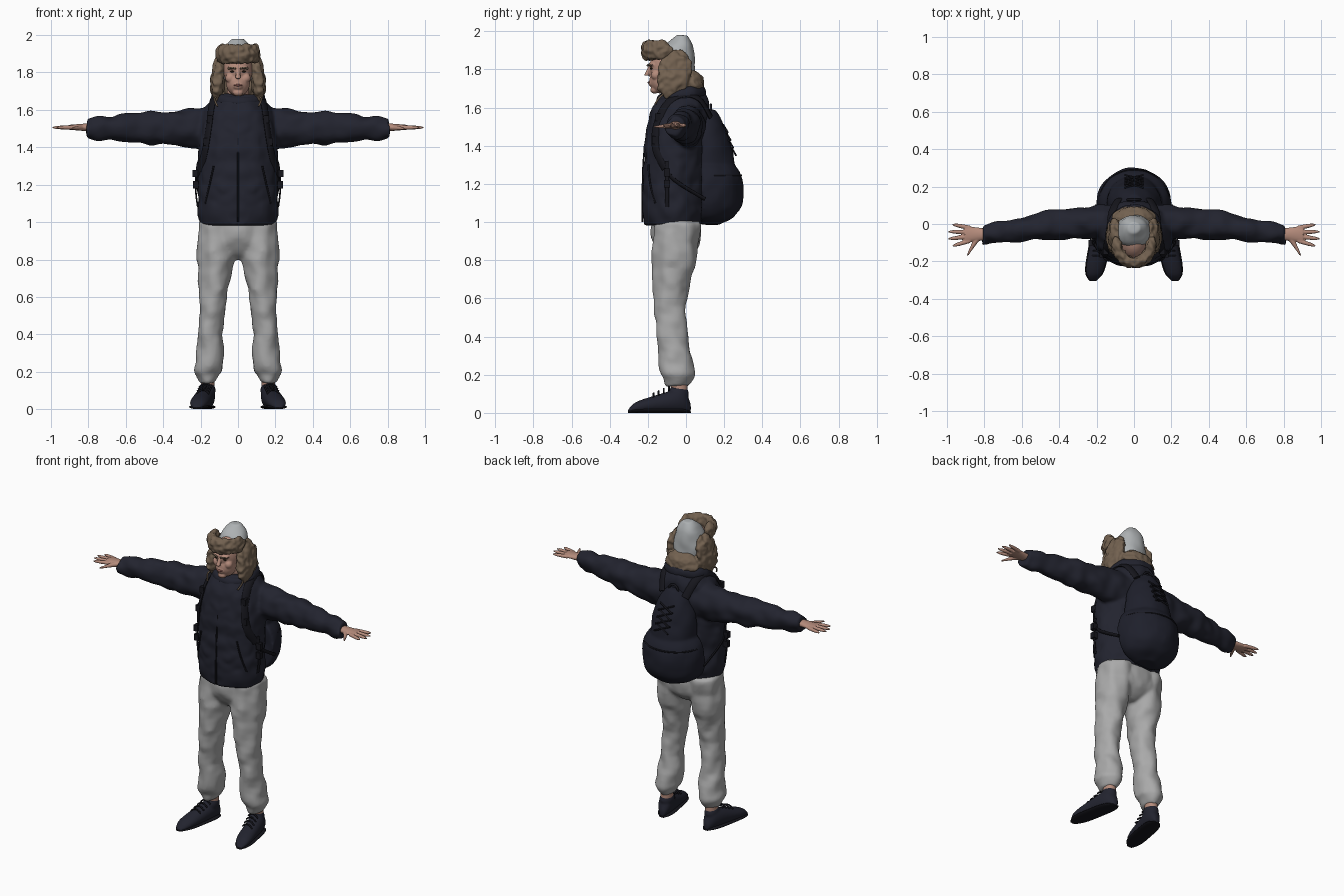
import bpy, bmesh
from math import sin, cos, pi, tau, radians
from mathutils import Vector, Matrix, noise

cube = bpy.data.objects.get("Cube")
if cube:
    bpy.data.objects.remove(cube, do_unlink=True)

RIGHTWARD, BACKWARD, UPWARD = Vector((1, 0, 0)), Vector((0, 1, 0)), Vector((0, 0, 1))
CHEST = Vector((0, -.04, 1.45))


def material(name, red, green, blue):
    mat = bpy.data.materials.new(name)
    mat.use_nodes = True
    mat.diffuse_color = (red, green, blue, 1)
    shader = mat.node_tree.nodes["Principled BSDF"]
    shader.inputs["Base Color"].default_value = mat.diffuse_color
    shader.inputs["Roughness"].default_value = .8
    return mat


NAVY = material("navy cloth", .016, .017, .028)
PACK = material("dark pack cloth", .013, .014, .024)
BLACK = material("black webbing", .008, .008, .012)
GREY = material("grey cotton", .4, .4, .4)
SHELL = material("pale grey shell", .42, .44, .45)
FUR = material("brown fur", .17, .12, .08)
SKIN = material("skin", .46, .26, .2)
LIP = material("lips", .32, .13, .11)
DARK = material("dark eye", .03, .02, .01)


def span(count, start=0, end=1):
    """Evenly spaced values, both ends included."""
    return [start + (end - start) * i / (count - 1) for i in range(count)]


def bulge(s, power=3):
    """Rounded envelope for s from -1 to 1, never quite closing."""
    return max(.1, 1 - abs(s) ** power) ** .5


def loft(bm, rings, u=RIGHTWARD, v=BACKWARD, hub=None, sides=32, steps=5):
    """Skin smoothly through (x, y, z, half width, half depth); depth faces away from hub."""
    keys = [Vector(ring) for ring in rings]
    keys = [keys[0], *keys, keys[-1]]
    path = []
    for a, b, c, d in zip(keys, keys[1:], keys[2:], keys[3:]):
        for t in span(steps + 1)[:-1]:
            path.append(b + (c - a) * (t / 2) + (a * 2 - b * 5 + c * 4 - d) * (t * t / 2)
                        + (b * 3 - a - c * 3 + d) * (t ** 3 / 2))
    path.append(keys[-1])
    loops = []
    for i, key in enumerate(path):
        centre = Vector(key[:3])
        if hub is not None:
            before, after = path[max(i - 1, 0)], path[min(i + 1, len(path) - 1)]
            along = Vector((after - before)[:3]).normalized()
            v = centre - hub
            v = (v - along * v.dot(along)).normalized()
            u = along.cross(v)
        loops.append([bm.verts.new(centre + u * (cos(a) * key[3]) + v * (sin(a) * key[4]))
                      for a in span(sides + 1, 0, tau)[:-1]])
    for low, high in zip(loops, loops[1:]):
        for j in range(sides):
            bm.faces.new((low[j - 1], low[j], high[j], high[j - 1]))
    bm.faces.new(loops[0])
    bm.faces.new(loops[-1])


def place(centre, size):
    return Matrix.Translation(centre) @ Matrix.Diagonal((*size, 1))


def ball(bm, centre, radii):
    bmesh.ops.create_uvsphere(bm, u_segments=32, v_segments=24, radius=1, matrix=place(centre, radii))


def band(bm, points, width, thick, hub=CHEST):
    loft(bm, [(*p, width, thick) for p in points], hub=hub, sides=10)


def cord(bm, points, radius=.005):
    band(bm, points, radius, radius)


def finish(bm, name, mat, mirror=False, voxel=0, rough=0, freq=14, soften=3):
    """Ruffle the cloth or fur, make the object, then mirror and blend its pieces."""
    bmesh.ops.recalc_face_normals(bm, faces=bm.faces)
    bm.normal_update()
    for vert in bm.verts:
        vert.co += vert.normal * rough * noise.noise(vert.co * freq)
    mesh = bpy.data.meshes.new(name)
    bm.to_mesh(mesh)
    bm.free()
    mesh.materials.append(mat)
    mesh.shade_smooth()
    mesh.set_sharp_from_angle(angle=radians(50))
    ob = bpy.data.objects.new(name, mesh)
    bpy.context.collection.objects.link(ob)
    if mirror:
        ob.modifiers.new("mirror", "MIRROR").use_mirror_merge = False
    if voxel:
        blend = ob.modifiers.new("blend", "REMESH")
        blend.mode, blend.voxel_size, blend.use_smooth_shade = "VOXEL", voxel, True
        smooth = ob.modifiers.new("soften", "SMOOTH")
        smooth.factor, smooth.iterations = .5, soften


# Jacket: body narrowing into the collar, sleeves tapering to the cuffs
bm = bmesh.new()
hem = .93
for_body = []
for t in span(11):
    for_body.append((0, -.065 + .05 * t ** 3, .985 + .695 * t,
                     hem * .214 * (1 - .45 * t ** 8), hem * .163 * (1 - .3 * t ** 8)))
    hem = 1
loft(bm, for_body, sides=48)
loft(bm, [(.05 + .76 * t, .012 - .07 * t * t, 1.503, .088 - .04 * t * t, .125 - .07 * t)
          for t in span(9)], BACKWARD, UPWARD, sides=40)
finish(bm, "jacket", NAVY, True, .01, rough=.016)

# Rolled hood around the collar, lower at the front
bm = bmesh.new()
band(bm, [(.115 * sin(a), -.025 + .1 * cos(a), 1.66 + .025 * cos(a)) for a in span(17, 0, tau)],
     .04, .032, Vector((0, -.025, 1.66)))
finish(bm, "hood_roll", NAVY, voxel=.009, rough=.008)

# Trousers: seat and two legs gathered at the ankle
bm = bmesh.new()
loft(bm, [(0, -.05, z, r, r * .65) for z, r in ((1.03, .195), (.9, .195), (.84, .14), (.8, .06))])
leg = []
for z, r in ((1, .108), (.8, .1), (.6, .074), (.4, .067), (.23, .078), (.18, .06), (.14, .043)):
    t = (1 - z) / .86
    leg.append((.105 + .058 * t, -.045 - .04 * sin(pi * t) ** 2, z, r, r + .014))
loft(bm, leg, sides=40)
finish(bm, "trousers", GREY, True, .01, rough=.014)

# Ankles
bm = bmesh.new()
loft(bm, [(.162, -.035, z, .036, .043) for z in (.08, .17)])
finish(bm, "ankles", SKIN, True)


# Shoes: upper with a raised heel, sole and laces
def shoe_rings(flare, height, slope):
    rings = []
    for s in span(13, -1):
        t = (s + 1) / 2
        tall = (height - slope * t) * bulge(s, 6)
        rings.append((.16 + .06 * t, .025 - .33 * t, tall, flare * bulge(s, 4), tall))
    return rings


bm = bmesh.new()
loft(bm, shoe_rings(.052, .074, .05), u=RIGHTWARD, v=UPWARD)
ball(bm, (.163, -.04, .1), (.043, .055, .048))
finish(bm, "shoes", NAVY, True, .007)
bm = bmesh.new()
loft(bm, shoe_rings(.057, .012, 0), u=RIGHTWARD, v=UPWARD)
finish(bm, "soles", BLACK, True)
bm = bmesh.new()
for t in span(4):
    x, y, z = .173 + .015 * t, -.09 - .08 * t, .137 - .034 * t
    cord(bm, [(x + .035 * s, y, z - .02 * s * s) for s in span(5, -1)])
finish(bm, "laces", BLACK, True)

# Hands: palm, four spread fingers and thumb
bm = bmesh.new()
loft(bm, [(.77 + .135 * t, -.055, 1.507, .028 + .017 * t, .024 - .011 * t) for t in span(4)],
     BACKWARD, UPWARD)
for k in span(4, -1.5, 1.5):
    tip = .996 - .011 * k * k
    loft(bm, [(.875 + (tip - .875) * t, -.055 + k * (.023 + .015 * t) - .005 * t, 1.506,
               .012 * bulge(t, 4), .011 * bulge(t, 4)) for t in span(6)], BACKWARD, UPWARD, sides=12)
loft(bm, [(.825 + .065 * t ** .8, -.07 - .098 * t, 1.505 - .006 * t, .02 - .015 * t, .016 - .011 * t)
          for t in span(5)], RIGHTWARD, UPWARD, sides=12)
finish(bm, "hands", SKIN, True, .004, soften=2)

# Head: neck, skull, jaw, chin, lips, brow, cheeks and nose
bm = bmesh.new()
loft(bm, [(0, -.055, z, .06, .06) for z in (1.58, 1.74)])
ball(bm, (0, -.085, 1.815), (.08, .105, .11))
ball(bm, (0, -.125, 1.745), (.064, .066, .072))
ball(bm, (0, -.165, 1.693), (.028, .022, .02))
ball(bm, (0, -.183, 1.728), (.026, .014, .018))
ball(bm, (0, -.178, 1.826), (.058, .02, .012))
ball(bm, (.042, -.158, 1.77), (.026, .025, .026))
loft(bm, [(0, -.186 - .022 * t, 1.822 - .055 * t, .009 + .006 * t, .009 + .004 * t) for t in span(4)])
finish(bm, "head", SKIN, True, .005, soften=2)

# Face details
bm = bmesh.new()
ball(bm, (.03, -.181, 1.805), (.012, .008, .005))
finish(bm, "eyes", DARK, True)
bm = bmesh.new()
cord(bm, [(.033 + .02 * s, -.193 + .009 * s, 1.825 - .005 * s * s) for s in span(5, -1)])
finish(bm, "eyebrows", FUR, True)
bm = bmesh.new()
ball(bm, (0, -.194, 1.732), (.023, .008, .006))
finish(bm, "mouth", LIP)

# Winter hat: domed shell, fur visor, ear flaps, nape and ties
bm = bmesh.new()
loft(bm, [(0, -.045 + .025 * t ** 3, 1.76 + .22 * t, .1 * bulge(t), .095 * bulge(t)) for t in span(9)])
finish(bm, "hat_shell", SHELL, voxel=.008, rough=.008)
bm = bmesh.new()
brow = Vector((0, -.085, 1.9))
loft(bm, [(.095 * sin(1.7 * s), brow.y - .122 * cos(1.7 * s), brow.z, .052 * bulge(s, 8), .03 * bulge(s, 8))
          for s in span(13, -1)], hub=brow, sides=40)
finish(bm, "hat_visor", FUR, voxel=.006, rough=.012, freq=45, soften=1)
bm = bmesh.new()
loft(bm, [(.113 - .025 * t * t, -.075 + .025 * t, 1.65 + .25 * t, .038 * bulge(2 * t - 1),
           .087 * bulge(2 * t - 1)) for t in span(9)])
ball(bm, (0, .025, 1.72), (.115, .07, .075))
finish(bm, "ear_flaps", FUR, True, .006, rough=.014, freq=40, soften=1)
bm = bmesh.new()
cord(bm, [(.11 + .015 * sin(pi * t), -.11 - .05 * t, 1.67 - .05 * t * t) for t in span(5)])
finish(bm, "flap_ties", FUR, True)

# Backpack: full lower pouch and slimmer upper body, flat against the back
bm = bmesh.new()
loft(bm, [(0, .11, 1.165 + .18 * s, .2 * bulge(s), .19 * bulge(s)) for s in span(11, -1)], sides=40)
loft(bm, [(0, .11, 1.2 + .39 * t, .15 - .11 * t ** 4, .155 - .11 * t * t) for t in span(9)], sides=40)
for vert in bm.verts:
    vert.co.y = max(vert.co.y, .08)
finish(bm, "backpack", PACK, voxel=.009, rough=.006)

# Pouch zip, carry handle and crossed cords
bm = bmesh.new()
cord(bm, [(.187 * cos(a), .11 + .179 * sin(a), 1.245) for a in span(13, .2, pi - .2)])
cord(bm, [(.035 * cos(a), .13, 1.57 + .045 * sin(a)) for a in span(7, 0, pi)], .007)
for z in span(4, 1.37, 1.49):
    for side in (-1, 1):
        cord(bm, [(.05 * s * side, .25 - .36 * (z - 1.37) - .012 * s, z + .02 * s) for s in span(3, -1)])
finish(bm, "pack_zip_and_cords", BLACK)

# Shoulder straps, lower straps, hanging ends and buckles
bm = bmesh.new()
band(bm, [(.085, .13, 1.55), (.115, .07, 1.645), (.127, -.02, 1.668), (.142, -.105, 1.615),
          (.157, -.155, 1.5), (.177, -.158, 1.38), (.205, -.11, 1.28)], .024, .009)
band(bm, [(.2, -.12, 1.3), (.218, -.06, 1.22), (.2, .1, 1.12)], .012, .006)
band(bm, [(.215 + .012 * sin(pi * t), -.1, 1.32 - .24 * t) for t in span(5)], .01, .004)
for spot in ((.228, -.1, 1.26), (.226, -.1, 1.2), (.152, -.148, 1.55), (.17, -.163, 1.43)):
    bmesh.ops.create_cube(bm, size=1, matrix=place(spot, (.03, .03, .04)))
finish(bm, "shoulder_straps", BLACK, True)

# Front zip and slanted pocket zips
bm = bmesh.new()
cord(bm, [(0, -.228 + .075 * t ** 4, 1 + .62 * t) for t in span(7)])
cord(bm, [(.13 + .045 * t, -.197 + .037 * t * t, 1.3 - .2 * t) for t in span(4)])
finish(bm, "jacket_zips", BLACK, True)
